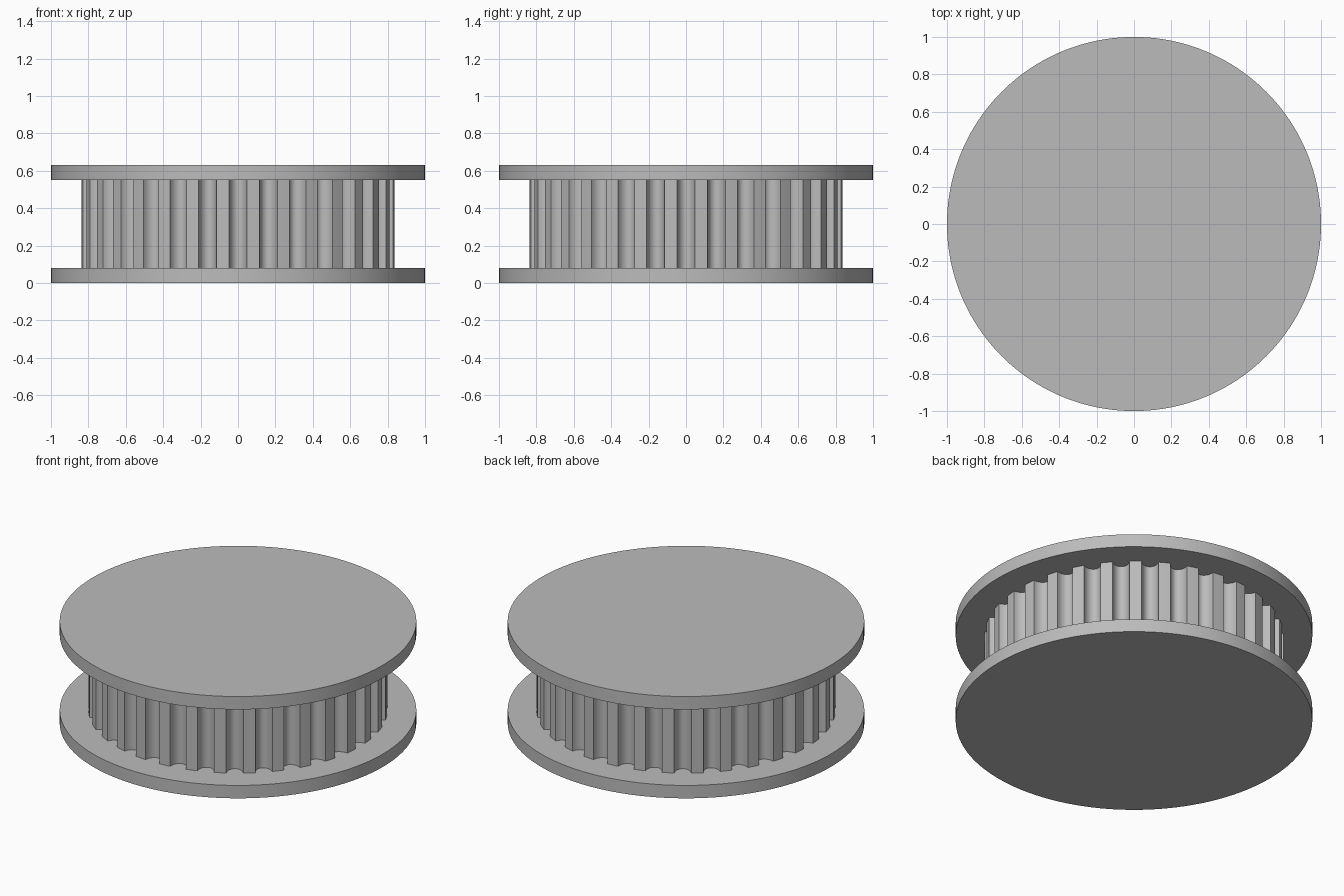
import bpy
import bmesh
from math import sin, cos, pi, tau

TEETH = 32
CORE_RADIUS = 0.838
GROOVE_HALF_WIDTH = 0.048
GROOVE_DEPTH = 0.06
GROOVE_STEPS = 12
FLANGE_THICKNESS = 0.08
HEIGHT = 0.63

cube = bpy.data.objects.get("Cube")
if cube:
    bpy.data.objects.remove(cube, do_unlink=True)

# Single grey material
grey = bpy.data.materials.new("plain grey")
grey.use_nodes = True
colour = (0.5, 0.5, 0.5, 1)
grey.diffuse_color = colour
grey.node_tree.nodes["Principled BSDF"].inputs["Base Color"].default_value = colour


def prism(name, outline, bottom, top):
    """Extrude a closed outline upward into a smooth-sided solid."""
    bm = bmesh.new()
    base = bm.faces.new([bm.verts.new((x, y, bottom)) for x, y in outline])
    new = bmesh.ops.extrude_face_region(bm, geom=[base], use_keep_orig=True)
    verts = [v for v in new["geom"] if isinstance(v, bmesh.types.BMVert)]
    bmesh.ops.translate(bm, verts=verts, vec=(0, 0, top - bottom))
    bmesh.ops.recalc_face_normals(bm, faces=bm.faces)
    mesh = bpy.data.meshes.new(name)
    bm.to_mesh(mesh)
    bm.free()
    mesh.materials.append(grey)
    obj = bpy.data.objects.new(name, mesh)
    bpy.context.collection.objects.link(obj)
    bpy.ops.object.select_all(action="DESELECT")
    obj.select_set(True)
    bpy.context.view_layer.objects.active = obj
    bpy.ops.object.shade_smooth_by_angle(angle=pi / 6)
    return obj


def circle(radius, count):
    return [(radius * cos(tau * i / count), radius * sin(tau * i / count))
            for i in range(count)]


def toothed_outline():
    """Rounded grooves cut into a circle, with the lands left between."""
    points = []
    half_angle = GROOVE_HALF_WIDTH / CORE_RADIUS
    pitch = tau / TEETH
    for tooth in range(TEETH):
        middle = tooth * pitch
        for step in range(GROOVE_STEPS + 1):
            t = pi * step / GROOVE_STEPS
            angle = middle - half_angle * cos(t)
            radius = CORE_RADIUS - GROOVE_DEPTH * sin(t)
            points.append((radius * cos(angle), radius * sin(angle)))
        # Middle of the land keeps it round
        angle = middle + pitch / 2
        points.append((CORE_RADIUS * cos(angle), CORE_RADIUS * sin(angle)))
    return points


# Flanges
prism("lower_flange", circle(1, 160), 0, FLANGE_THICKNESS)
prism("upper_flange", circle(1, 160), HEIGHT - FLANGE_THICKNESS, HEIGHT)

# Toothed core, set slightly into both flanges
prism("toothed_core", toothed_outline(), FLANGE_THICKNESS - 0.01,
      HEIGHT - FLANGE_THICKNESS + 0.01)
